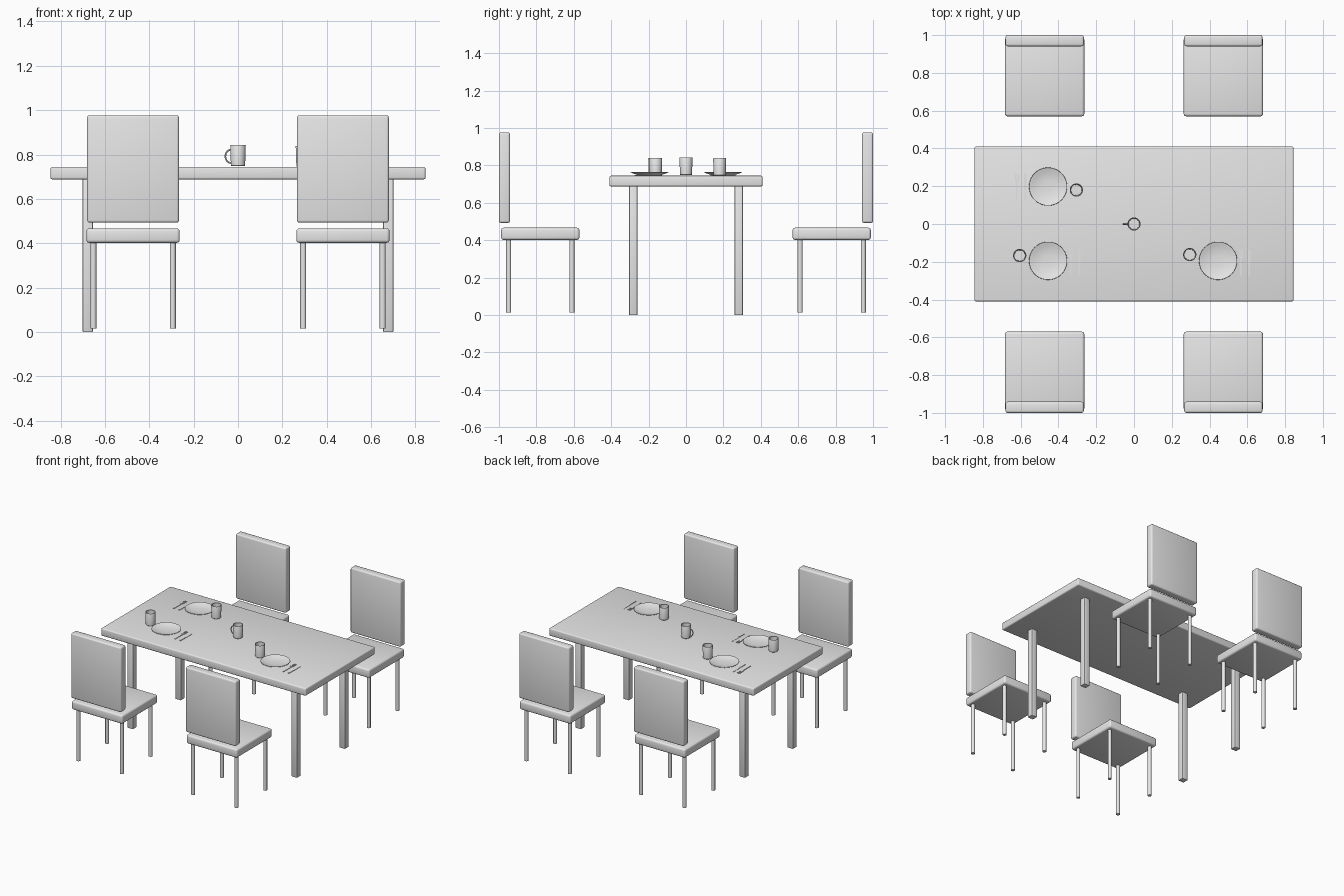
import bpy, math
from mathutils import Vector

if "Cube" in bpy.data.objects:
    bpy.data.objects.remove(bpy.data.objects["Cube"])

grey = bpy.data.materials.new("plain_grey")
grey.diffuse_color = (0.8, 0.8, 0.8, 1)
grey.use_nodes = True
grey.node_tree.nodes["Principled BSDF"].inputs["Base Color"].default_value = grey.diffuse_color


def finish(ob, name):
    ob.name = name
    ob.data.materials.append(grey)
    bpy.ops.object.select_all(action='DESELECT')
    ob.select_set(True)
    bpy.context.view_layer.objects.active = ob
    bpy.ops.object.shade_smooth_by_angle(angle=math.radians(35))
    return ob


def box(name, lo, hi, bevel=0.0, segments=3):
    lo, hi = Vector(lo), Vector(hi)
    bpy.ops.mesh.primitive_cube_add(size=1, location=(lo + hi) / 2)
    ob = bpy.context.object
    ob.scale = hi - lo
    bpy.ops.object.transform_apply(location=False, rotation=False, scale=True)
    if bevel:
        mod = ob.modifiers.new("rounded_edges", 'BEVEL')
        mod.width, mod.segments = bevel, segments
        bpy.ops.object.modifier_apply(modifier=mod.name)
    return finish(ob, name)


def lathe(name, profile, x, y, z, n=40):
    """Spin a closed (radius, height) profile that starts and ends on the axis."""
    verts, rings, faces = [], [], []
    for r, h in profile:
        count = 1 if r == 0 else n
        rings.append([len(verts) + i for i in range(count)])
        verts += [(r * math.cos(math.tau * i / n), r * math.sin(math.tau * i / n), h)
                  for i in range(count)]
    for a, b in zip(rings, rings[1:]):
        for i in range(n):
            j = (i + 1) % n
            quad = [a[i % len(a)], a[j % len(a)], b[j % len(b)], b[i % len(b)]]
            faces.append(list(dict.fromkeys(quad)))
    mesh = bpy.data.meshes.new(name)
    mesh.from_pydata(verts, [], faces)
    ob = bpy.data.objects.new(name, mesh)
    ob.location = (x, y, z)
    bpy.context.collection.objects.link(ob)
    return finish(ob, name)


# Table
TOP = 0.745
box("table_top", (-0.845, -0.41, 0.688), (0.845, 0.41, TOP), 0.009)
for sx in (-1, 1):
    for sy in (-1, 1):
        x, y = sx * 0.677, sy * 0.282
        box("table_leg", (x - 0.023, y - 0.022, 0), (x + 0.023, y + 0.022, 0.69), 0.003, 2)


# Chairs, facing the table from both long sides
def chair(cx, side):
    def part(name, half, y0, y1, z0, z1, bevel):
        ya, yb = sorted((side * y0, side * y1))
        box(name, (cx - half, ya, z0), (cx + half, yb, z1), bevel)
    part("chair_seat", 0.210, 0.570, 0.988, 0.402, 0.467, 0.013)
    part("chair_back", 0.207, 0.941, 1.0, 0.493, 0.977, 0.011)
    for dx in (-0.179, 0.179):
        for y in (0.610, 0.948):
            bpy.ops.mesh.primitive_cylinder_add(
                vertices=20, radius=0.0135, depth=0.39,
                location=(cx + dx, side * y, 0.015 + 0.195))
            finish(bpy.context.object, "chair_leg")


for cx in (-0.473, 0.473):
    for side in (-1, 1):
        chair(cx, side)

# Tableware profiles
CUP = [(0, 0), (0.029, 0), (0.032, 0.003), (0.035, 0.092), (0.034, 0.094),
       (0.030, 0.092), (0.028, 0.008), (0, 0.008)]
PLATE = [(0, 0), (0.058, 0), (0.064, 0.004), (0.085, 0.011), (0.101, 0.018), (0.100, 0.020),
         (0.083, 0.015), (0.060, 0.008), (0.03, 0.006), (0, 0.005)]


def knife(x, y):
    box("knife_handle", (x - 0.005, y - 0.07, TOP - 0.002), (x + 0.005, y - 0.01, TOP + 0.004))
    box("knife_blade", (x - 0.006, y - 0.01, TOP - 0.002), (x + 0.006, y + 0.07, TOP + 0.002))


def fork(x, y):
    box("fork_handle", (x - 0.004, y - 0.07, TOP - 0.002), (x + 0.004, y + 0.025, TOP + 0.004))
    box("fork_neck", (x - 0.010, y + 0.025, TOP - 0.002), (x + 0.010, y + 0.037, TOP + 0.004))
    for dx in (-0.008, 0, 0.008):
        box("fork_tine", (x + dx - 0.002, y + 0.037, TOP - 0.002),
            (x + dx + 0.002, y + 0.07, TOP + 0.004))


# Place settings: plate centre, cup centre, cutlery centre
settings = [((-0.455, 0.198), (-0.305, 0.180), (-0.598, 0.198)),
            ((-0.455, -0.195), (-0.605, -0.167), (-0.312, -0.198)),
            ((0.445, -0.195), (0.295, -0.162), (0.588, -0.205))]
for plate, cup, cutlery in settings:
    lathe("plate", PLATE, *plate, TOP)
    lathe("cup", CUP, *cup, TOP)
    fork(cutlery[0] - 0.022, cutlery[1])
    knife(cutlery[0] + 0.022, cutlery[1])

# Centre mug with a looped handle
lathe("mug", CUP, 0, 0, TOP + 0.003)
curve = bpy.data.curves.new("mug_handle", 'CURVE')
curve.dimensions = '3D'
curve.bevel_depth, curve.bevel_resolution = 0.004, 3
curve.use_fill_caps = True
spline = curve.splines.new('POLY')
spline.points.add(14)
for i, p in enumerate(spline.points):
    a = math.pi / 2 + math.pi * i / 14
    p.co = (-0.031 + 0.026 * math.cos(a), 0, TOP + 0.047 + 0.030 * math.sin(a), 1)
handle = bpy.data.objects.new("mug_handle", curve)
bpy.context.collection.objects.link(handle)
bpy.ops.object.select_all(action='DESELECT')
handle.select_set(True)
bpy.context.view_layer.objects.active = handle
bpy.ops.object.convert(target='MESH')
finish(bpy.context.object, "mug_handle")
